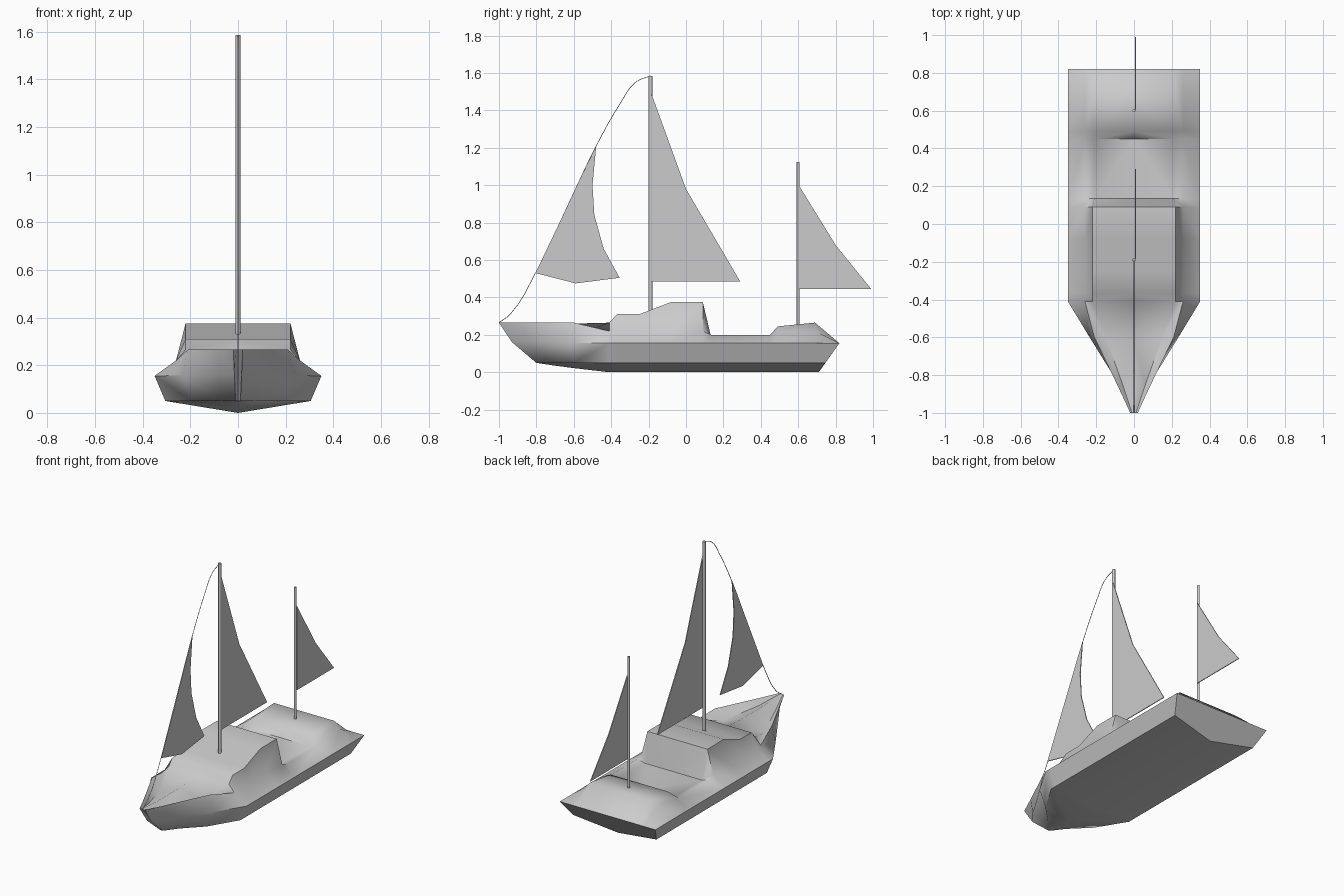
import bpy, bmesh
from mathutils import Vector

cube = bpy.data.objects.get("Cube")
if cube:
    bpy.data.objects.remove(cube)

grey = bpy.data.materials.new("plain_grey")
grey.use_nodes = True
grey.diffuse_color = (0.6, 0.6, 0.6, 1)
grey.node_tree.nodes["Principled BSDF"].inputs["Base Color"].default_value = (0.6, 0.6, 0.6, 1)


def finish(name, bm, angle=0.9):
    bmesh.ops.remove_doubles(bm, verts=bm.verts, dist=0.0005)
    bmesh.ops.recalc_face_normals(bm, faces=bm.faces)
    mesh = bpy.data.meshes.new(name)
    bm.to_mesh(mesh)
    bm.free()
    mesh.materials.append(grey)
    ob = bpy.data.objects.new(name, mesh)
    bpy.context.collection.objects.link(ob)
    bpy.ops.object.select_all(action='DESELECT')
    ob.select_set(True)
    bpy.context.view_layer.objects.active = ob
    bpy.ops.object.shade_smooth_by_angle(angle=angle)
    return ob


# Hull and deck: lower line is keel, chine, knuckle; upper line is sheer, deck edge, centre
KEEL, CHINE, KNUCKLE = (0, 0), (.305, .05), (.35, .155)


def mid(y, sheer, edge, centre):
    return [(x, y, z) for x, z in (KEEL, CHINE, KNUCKLE, sheer, edge, (0, centre))]


stations = [
    [(0, -.8, .05), (.01, -.8, .05), (.015, -.93, .16), (.02, -1, .265), (.01, -1, .265), (0, -1, .265)],
    [(0, -.7, .035), (.07, -.72, .05), (.08, -.85, .16), (.08, -.87, .265), (.06, -.85, .23), (0, -.87, .26)],
    [(0, -.6, .022), (.19, -.6, .05), (.235, -.6, .157), (.21, -.6, .265), (.15, -.6, .2), (0, -.6, .26)],
    mid(-.41, (.26, .22), (.22, .265), .265),
    mid(-.37, (.26, .22), (.22, .31), .31),
    mid(-.25, (.26, .22), (.22, .31), .31),
    mid(-.08, (.26, .22), (.22, .375), .375),
    mid(.09, (.26, .22), (.22, .375), .375),
    mid(.135, (.26, .2), (.21, .185), .185),
    mid(.45, (.26, .2), (.21, .185), .185),
    mid(.49, (.26, .22), (.21, .245), .245),
    mid(.69, (.26, .22), (.22, .265), .265),
    [(0, .71, 0), (.305, .745, .05)] + [(x, .82, .155) for x in (.35, .26, .22, 0)],
]
bm = bmesh.new()
for side in (1, -1):
    rows = [[bm.verts.new((side * x, y, z)) for x, y, z in s] for s in stations]
    for a, b in zip(rows, rows[1:]):
        for i in range(5):
            bm.faces.new((a[i], a[i + 1], b[i + 1], b[i]))
    # Stem and transom
    bm.faces.new(rows[0])
    bm.faces.new(rows[-1])
finish("hull", bm)


# Masts
def mast(name, y, bottom, top, radius):
    bm = bmesh.new()
    bmesh.ops.create_cone(bm, cap_ends=True, segments=12, radius1=radius, radius2=radius, depth=top - bottom)
    bmesh.ops.translate(bm, verts=bm.verts, vec=(0, y, (top + bottom) / 2))
    finish(name, bm)


mast("main_mast", -.19, .32, 1.585, .01)
mast("mizzen_mast", .6, .24, 1.125, .008)


# Sails: thin sheets cut from a side outline
def sail(name, outline, x=.008, thickness=.005):
    bm = bmesh.new()
    face = bm.faces.new([bm.verts.new((x - thickness / 2, y, z)) for y, z in outline])
    solid = bmesh.ops.extrude_face_region(bm, geom=[face])
    bmesh.ops.translate(bm, verts=[v for v in solid["geom"] if isinstance(v, bmesh.types.BMVert)],
                        vec=(thickness, 0, 0))
    finish(name, bm)


sail("main_sail", [(-.185, .485), (.29, .485), (0, .98), (-.185, 1.49)])
sail("mizzen_sail", [(.603, .445), (.99, .445), (.8, .68), (.603, 1.0)])
sail("jib_sail", [(-.805, .53), (-.59, .475), (-.355, .505), (-.44, .66), (-.49, .84),
                  (-.5, 1.0), (-.48, 1.21), (-.6, .96)], x=0)

# Forestay running from bow to masthead
path = [(-1, .265), (-.94, .31), (-.805, .53), (-.6, .96), (-.48, 1.21), (-.35, 1.44), (-.27, 1.55), (-.19, 1.585)]
curve = bpy.data.curves.new("forestay", 'CURVE')
curve.dimensions = '3D'
curve.bevel_depth = .002
curve.bevel_resolution = 1
curve.resolution_u = 4
spline = curve.splines.new('BEZIER')
spline.bezier_points.add(len(path) - 1)
for point, (y, z) in zip(spline.bezier_points, path):
    point.co = Vector((0, y, z))
    point.handle_left_type = point.handle_right_type = 'AUTO'
curve.materials.append(grey)
bpy.context.collection.objects.link(bpy.data.objects.new("forestay", curve))
